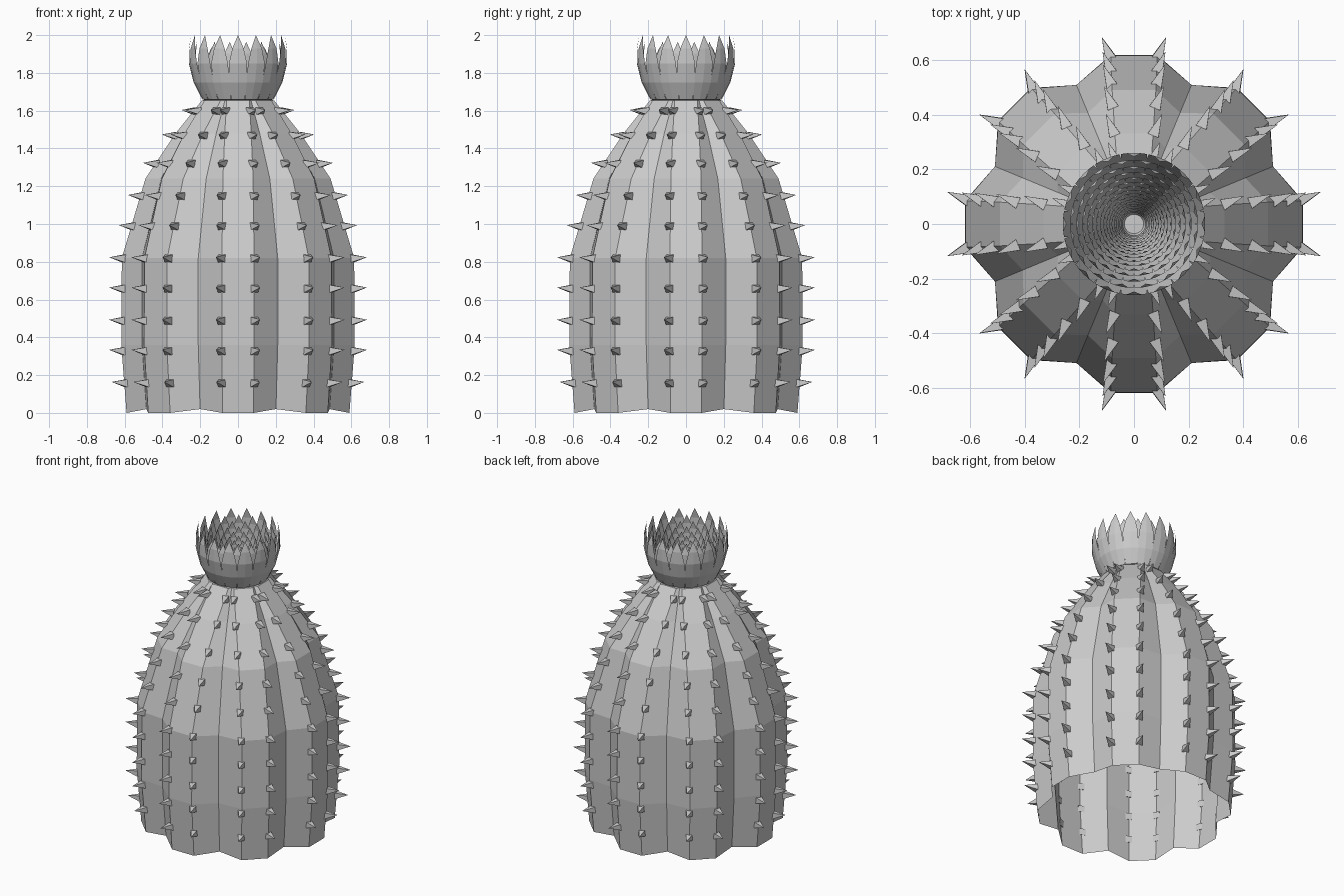
import bpy
from math import sin, cos, pi
from mathutils import Vector, Matrix

if "Cube" in bpy.data.objects:
    bpy.data.objects.remove(bpy.data.objects["Cube"])

RIBS = 8


def make_object(name, verts, faces):
    mesh = bpy.data.meshes.new(name)
    mesh.from_pydata([tuple(v) for v in verts], [], faces)
    mesh.update()
    obj = bpy.data.objects.new(name, mesh)
    bpy.context.collection.objects.link(obj)
    return obj


# Body profile: height, rib distance, rib half width, valley radius
PROFILE = [(0.0, 0.59, 0.082, 0.525), (0.36, 0.618, 0.085, 0.55),
           (0.82, 0.615, 0.085, 0.55), (1.24, 0.49, 0.08, 0.44),
           (1.48, 0.33, 0.07, 0.30), (1.655, 0.19, 0.06, 0.18)]


def body_at(z):
    for a, b in zip(PROFILE, PROFILE[1:]):
        if z <= b[0]:
            t = (z - a[0]) / (b[0] - a[0])
            return [p + (q - p) * t for p, q in zip(a, b)]
    return PROFILE[-1]


# Ribbed body, open underneath
verts, faces = [], []
for z, r, w, valley in PROFILE:
    for i in range(RIBS):
        turn = Matrix.Rotation(i * 2 * pi / RIBS, 3, 'Z')
        half = pi / RIBS
        verts += [turn @ Vector((r, -w, z)), turn @ Vector((r, w, z)),
                  turn @ Vector((valley * cos(half), valley * sin(half),
                                 0.02 if z == 0 else z))]
n = RIBS * 3
for j in range(len(PROFILE) - 1):
    for i in range(n):
        k = (i + 1) % n
        faces.append((j * n + i, j * n + k, (j + 1) * n + k, (j + 1) * n + i))
verts.append(Vector((0, 0, 1.66)))
top = (len(PROFILE) - 1) * n
faces += [(top + i, top + (i + 1) % n, len(verts) - 1) for i in range(n)]
make_object("cactus_body", verts, faces)

# Four-sided spines along both edges of each rib
verts, faces = [], []
for z in (0.16, 0.33, 0.49, 0.66, 0.82, 0.99, 1.15, 1.32, 1.47, 1.6):
    _, r, w, _ = body_at(z)
    for i in range(RIBS):
        turn = Matrix.Rotation(i * 2 * pi / RIBS, 3, 'Z')
        for side in (-1, 1):
            root = Vector((r - 0.012, side * w, z - 0.003))
            out = Vector((0.92, side * 0.38, 0.08)).normalized()
            across = Vector((-out.y, out.x, 0)).normalized()
            up = out.cross(across)
            s = 0.021
            b = len(verts)
            ring = [root + across * s * p + up * s * q
                    for p, q in ((-1, -1), (1, -1), (1, 1), (-1, 1))]
            verts += [turn @ v for v in ring + [root + out * 0.085]]
            faces += [(b + m, b + (m + 1) % 4, b + 4) for m in range(4)]
            faces.append((b + 3, b + 2, b + 1, b))
make_object("spines", verts, faces)

# Flower: nested rings of pointed, cupped petals
PETAL = [(0.10, -0.01, 0.02), (0.19, 0.01, 0.036), (0.235, 0.10, 0.048),
         (0.26, 0.20, 0.048), (0.26, 0.28, 0.03), (0.247, 0.35, 0.0)]
PETALS = 16
verts, faces = [], []
for ring in range(18):
    scale = 0.9 ** ring
    for i in range(PETALS):
        ang = (i + 0.5 * (ring % 2)) * 2 * pi / PETALS
        b = len(verts)
        for r, z, w in PETAL:
            for side in ((-1, 0, 1) if w else (0,)):
                a = ang + side * w / r
                verts.append(Vector((r * scale * cos(a), r * scale * sin(a),
                                     1.65 + z * scale)))
        rows = len(PETAL) - 2
        for j in range(rows):
            for c in (0, 1):
                p = b + 3 * j + c
                faces.append((p, p + 1, p + 4, p + 3))
        p = b + 3 * rows
        faces += [(p, p + 1, p + 3), (p + 1, p + 2, p + 3)]
make_object("flower_petals", verts, faces)
